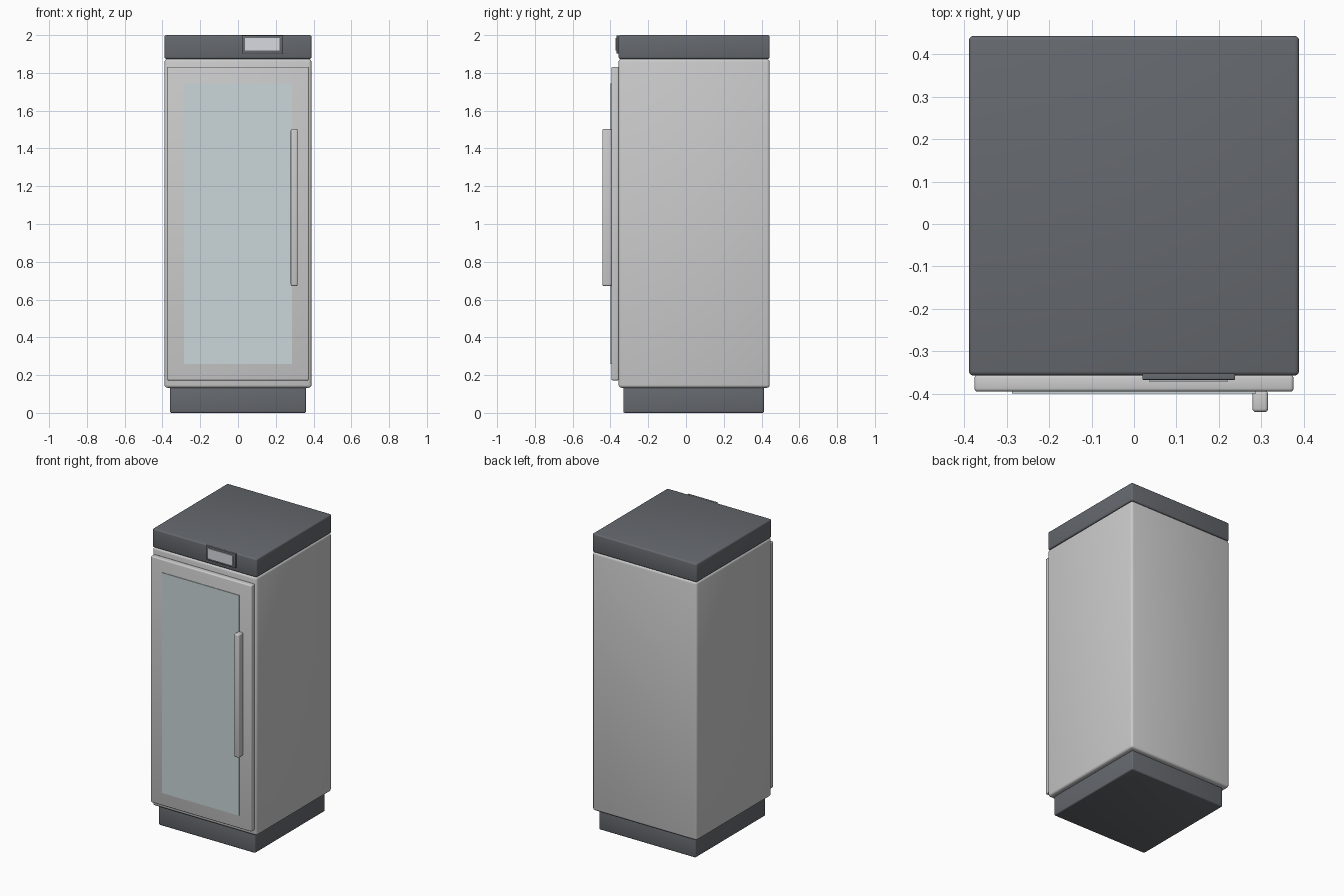
import bpy

if "Cube" in bpy.data.objects:
    bpy.data.objects.remove(bpy.data.objects["Cube"])


def material(name, rgb):
    m = bpy.data.materials.new(name)
    m.diffuse_color = (*rgb, 1)
    m.use_nodes = True
    m.node_tree.nodes["Principled BSDF"].inputs["Base Color"].default_value = m.diffuse_color
    return m


DARK = material("dark_grey", (0.13, 0.14, 0.155))
GLASS = material("pale_glass", (0.60, 0.68, 0.70))
SCREEN = material("pale_screen", (0.68, 0.70, 0.75))


def box(name, x, y, z, bevel=0.0, mat=None):
    """Box from (min, max) ranges with rounded edges."""
    spans = (x, y, z)
    bpy.ops.mesh.primitive_cube_add(size=1, location=[(a + b) / 2 for a, b in spans])
    ob = bpy.context.object
    ob.name = name
    ob.scale = [b - a for a, b in spans]
    bpy.ops.object.transform_apply(location=False, rotation=False, scale=True)
    if mat:
        ob.data.materials.append(mat)
    if bevel:
        mod = ob.modifiers.new("rounded_edges", 'BEVEL')
        mod.width = bevel
        mod.segments = 3
        bpy.ops.object.modifier_apply(modifier=mod.name)
        bpy.ops.object.shade_smooth_by_angle()
    return ob


# Plinth, cabinet and top housing
box("plinth", (-0.36, 0.36), (-0.332, 0.413), (0, 0.135), 0.008, DARK)
box("cabinet", (-0.389, 0.389), (-0.357, 0.443), (0.133, 1.874), 0.015)
box("top_housing", (-0.389, 0.389), (-0.357, 0.443), (1.874, 2.0), 0.01, DARK)

# Door with glass pane and handle
box("door", (-0.376, 0.376), (-0.395, -0.355), (0.172, 1.832), 0.008)
box("glass_pane", (-0.287, 0.287), (-0.399, -0.385), (0.26, 1.745), 0, GLASS)
box("door_handle", (0.279, 0.316), (-0.443, -0.393), (0.672, 1.502), 0.008)

# Control panel on the top housing
box("control_bezel", (0.02, 0.238), (-0.367, -0.352), (1.903, 1.999), 0.002, DARK)
box("control_screen", (0.036, 0.22), (-0.372, -0.36), (1.918, 1.985), 0, SCREEN)
